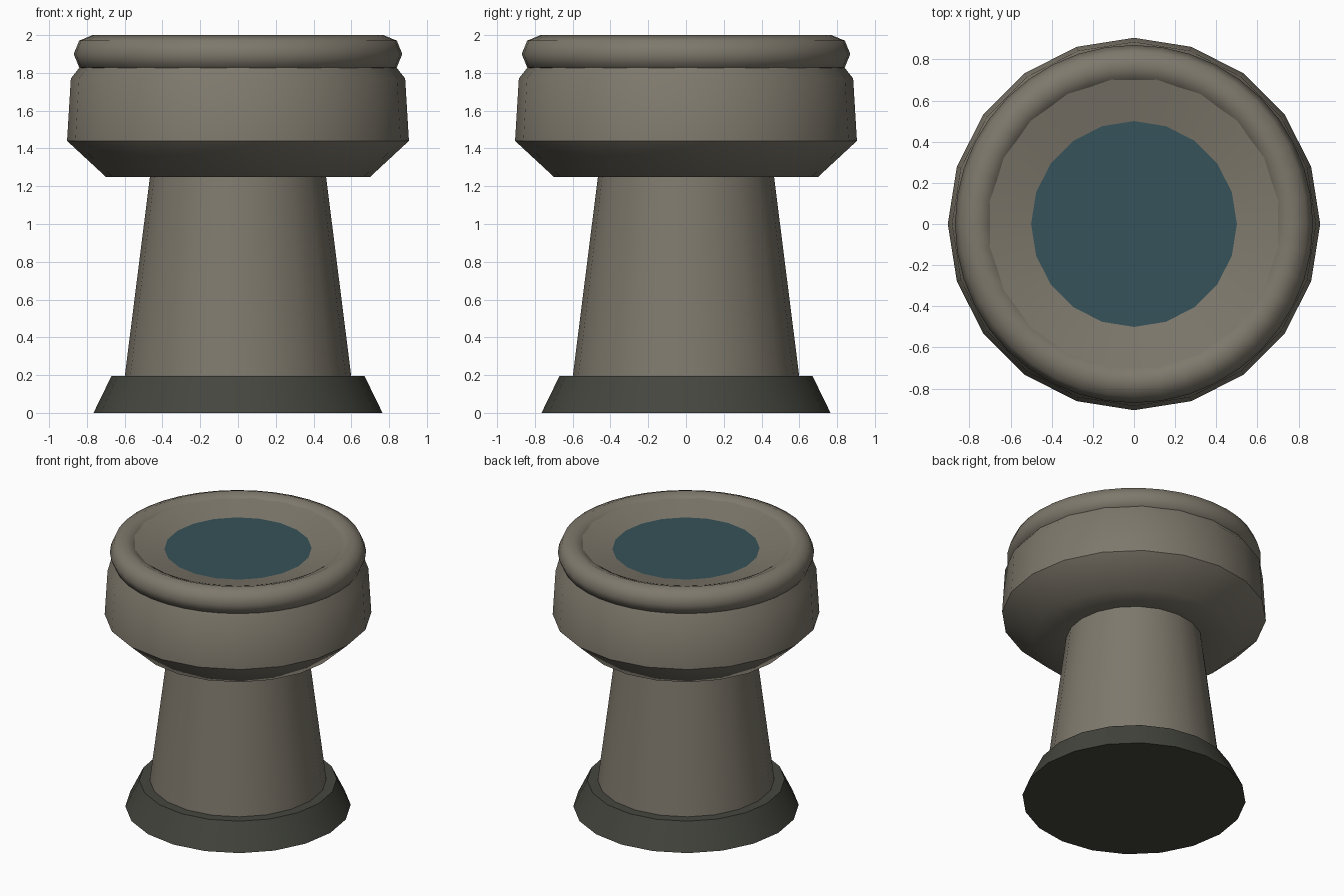
import bpy, bmesh, math

if "Cube" in bpy.data.objects:
    bpy.data.objects.remove(bpy.data.objects["Cube"])

SIDES = 20


def material(name, rgb):
    m = bpy.data.materials.new(name)
    m.diffuse_color = (*rgb, 1)
    m.use_nodes = True
    m.node_tree.nodes["Principled BSDF"].inputs["Base Color"].default_value = m.diffuse_color
    return m


stone = material("warm stone", (0.21, 0.19, 0.15))
dark = material("dark stone", (0.058, 0.061, 0.048))
water = material("teal water", (0.036, 0.085, 0.1))


def finish(ob, mat, angle=50):
    ob.data.materials.append(mat)
    bpy.ops.object.select_all(action='DESELECT')
    ob.select_set(True)
    bpy.context.view_layer.objects.active = ob
    bpy.ops.object.shade_smooth_by_angle(angle=math.radians(angle))


def lathe(name, profile, mat, cap_top=True):
    """Spin a (radius, height) profile round z and cap its ends."""
    bm = bmesh.new()
    rings = []
    for r, z in profile:
        rings.append([bm.verts.new((r * math.cos(i * math.tau / SIDES),
                                    r * math.sin(i * math.tau / SIDES), z))
                      for i in range(SIDES)])
    for a, b in zip(rings, rings[1:]):
        for i in range(SIDES):
            j = (i + 1) % SIDES
            bm.faces.new((a[i], a[j], b[j], b[i]))
    bm.faces.new(rings[0][::-1])
    if cap_top:
        bm.faces.new(rings[-1])
    me = bpy.data.meshes.new(name)
    bm.to_mesh(me)
    bm.free()
    ob = bpy.data.objects.new(name, me)
    bpy.context.collection.objects.link(ob)
    finish(ob, mat)
    return ob


# Foot and tapered column
lathe("base", [(0.765, 0), (0.67, 0.195)], dark)
lathe("column", [(0.6, 0.19), (0.465, 1.26)], stone)

# Bowl with shallow dished top, open where the water sits
basin = lathe("bowl", [(0.46, 1.25), (0.70, 1.25), (0.905, 1.44), (0.885, 1.77),
                       (0.76, 1.93), (0.74, 1.98), (0.5, 1.925)], stone)

# Water: the flat floor of the dish
basin.data.materials.append(water)
for f in basin.data.polygons:
    if len(f.vertices) > 4 and f.center.z > 1.9:
        f.material_index = 1
        f.use_smooth = False

# Rounded rim
bpy.ops.mesh.primitive_torus_add(location=(0, 0, 1.9), major_radius=0.77,
                                 minor_radius=0.1, major_segments=40, minor_segments=8)
rim = bpy.context.object
rim.name = "rim"
finish(rim, stone, 60)
